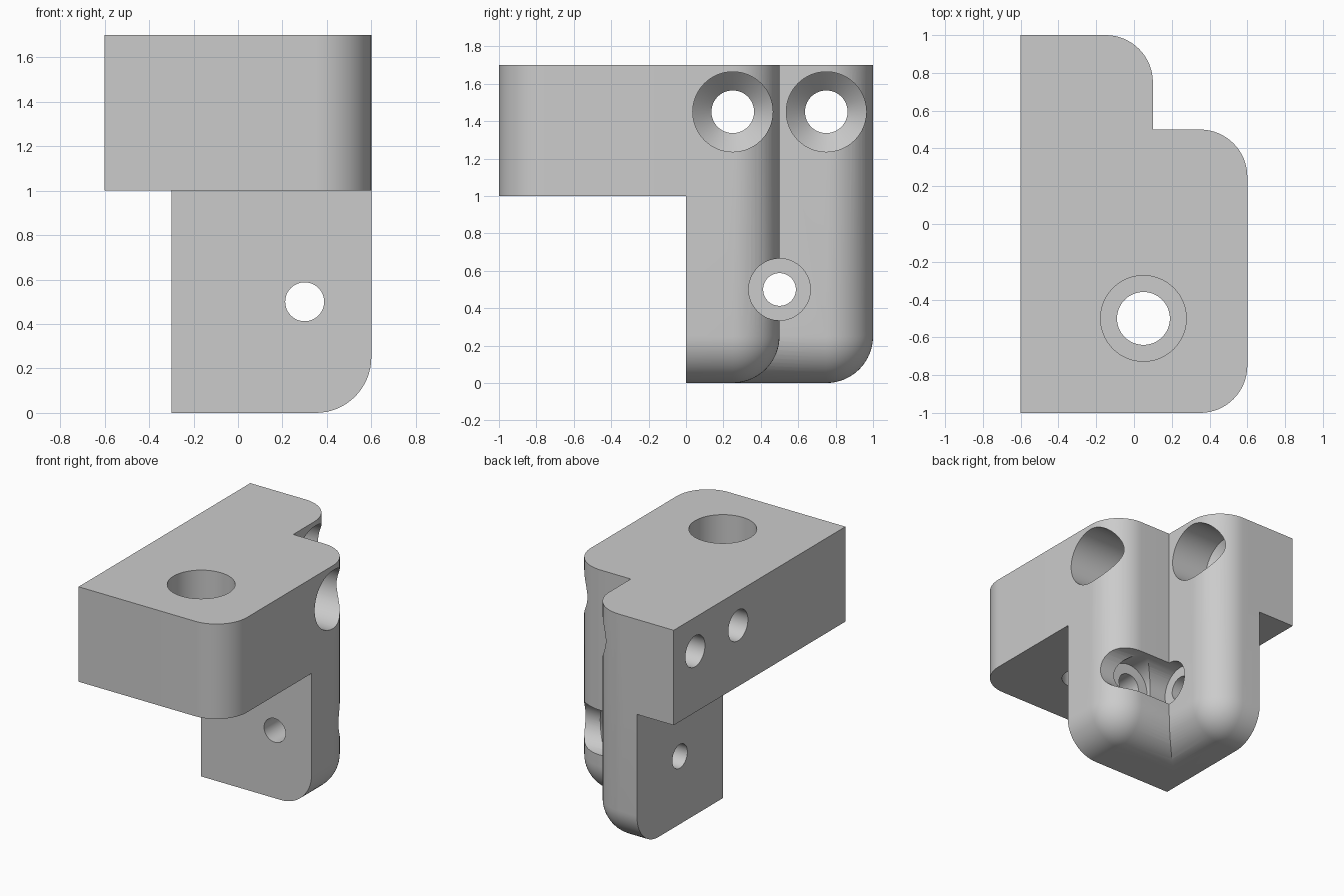
import bpy, bmesh
from math import radians
from mathutils import Vector

if "Cube" in bpy.data.objects:
    bpy.data.objects.remove(bpy.data.objects["Cube"], do_unlink=True)

FILLET = 0.25
WALL = 0.3  # material left under each screw head

grey = bpy.data.materials.new("plain grey")
grey.use_nodes = True
colour = (0.6, 0.6, 0.6, 1)
grey.diffuse_color = colour
grey.node_tree.nodes["Principled BSDF"].inputs["Base Color"].default_value = colour


def add_object(name, bm):
    bmesh.ops.recalc_face_normals(bm, faces=bm.faces)
    mesh = bpy.data.meshes.new(name)
    bm.to_mesh(mesh)
    bm.free()
    mesh.materials.append(grey)
    obj = bpy.data.objects.new(name, mesh)
    bpy.context.collection.objects.link(obj)
    return obj


def block(name, low, high, is_round=None):
    """Box between two corners, with the edges chosen by is_round filleted."""
    bm = bmesh.new()
    bmesh.ops.create_cube(bm, size=1)
    low, high = Vector(low), Vector(high)
    for v in bm.verts:
        v.co = [l + (c + 0.5) * (h - l) for l, c, h in zip(low, v.co, high)]
    if is_round:
        edges = [e for e in bm.edges if is_round((e.verts[0].co + e.verts[1].co) / 2)]
        bmesh.ops.bevel(bm, geom=edges, offset=FILLET, segments=16,
                        profile=0.5, affect='EDGES')
    return add_object(name, bm)


def turned_cutter(name, origin, axis, profile, sides=64):
    """Round cutter: profile lists (distance along axis, radius)."""
    bm = bmesh.new()
    turn = Vector((0, 0, 1)).rotation_difference(Vector(axis)).to_matrix()
    rings = []
    for dist, radius in profile:
        ring = bmesh.ops.create_circle(bm, segments=sides, radius=radius)["verts"]
        for v in ring:
            v.co = Vector(origin) + turn @ (v.co + Vector((0, 0, dist)))
        rings.append(ring)
    for a, b in zip(rings, rings[1:]):
        for i in range(sides):
            j = (i + 1) % sides
            bm.faces.new((a[i], a[j], b[j], b[i]))
    bm.faces.new(rings[0])
    bm.faces.new(rings[-1])
    return add_object(name, bm)


def combine(target, tool, operation):
    mod = target.modifiers.new(operation.lower(), 'BOOLEAN')
    mod.operation, mod.solver, mod.object = operation, 'EXACT', tool
    bpy.context.view_layer.objects.active = target
    bpy.ops.object.modifier_apply(modifier=mod.name)
    bpy.data.objects.remove(tool, do_unlink=True)


def leg(name, x, y):
    """Leg with three fillets meeting in a round lower corner."""
    def is_round(mid):
        sides = (abs(mid.x - x) < 0.01) + (abs(mid.y - y) < 0.01) + (abs(mid.z) < 0.01)
        return sides == 2
    return block(name, (-0.3, 0, 0), (x, y, 1.7), is_round)


# Stepped legs and the overhanging upper plate
bracket = leg("bracket", 0.6, 0.5)
combine(bracket, leg("rear_leg", 0.1, 1), 'UNION')
combine(bracket, block("front_plate", (-0.6, -1, 1), (0.6, 0.2, 1.7),
                       lambda m: m.x > 0.5 and m.y < -0.9 and 1.1 < m.z < 1.6), 'UNION')
combine(bracket, block("side_plate", (-0.6, 0, 1), (-0.2, 1, 1.7)), 'UNION')


def counterbore(shank, head):
    return [(-0.1, shank), (WALL, shank), (WALL, head), (1.5, head)]


# Counterbored screw holes: down through the plate, back and sideways through the legs
cutters = [
    turned_cutter("plate_hole", (0.05, -0.5, 1), (0, 0, 1), counterbore(0.14, 0.227)),
    turned_cutter("rear_hole", (0.3, 0, 0.5), (0, 1, 0), counterbore(0.0875, 0.165)),
    turned_cutter("side_hole", (-0.3, 0.5, 0.5), (1, 0, 0), counterbore(0.0875, 0.165)),
]
# Two countersunk holes near the top
for y in (0.25, 0.75):
    cutters.append(turned_cutter("countersunk_hole", (-0.6, y, 1.45), (1, 0, 0),
                   [(-0.1, 0.114), (WALL, 0.114), (WALL + 0.1, 0.214), (1.5, 0.214)]))
for cutter in cutters:
    combine(bracket, cutter, 'DIFFERENCE')

bpy.ops.object.select_all(action='DESELECT')
bracket.select_set(True)
bpy.context.view_layer.objects.active = bracket
bpy.ops.object.shade_smooth_by_angle(angle=radians(30))
